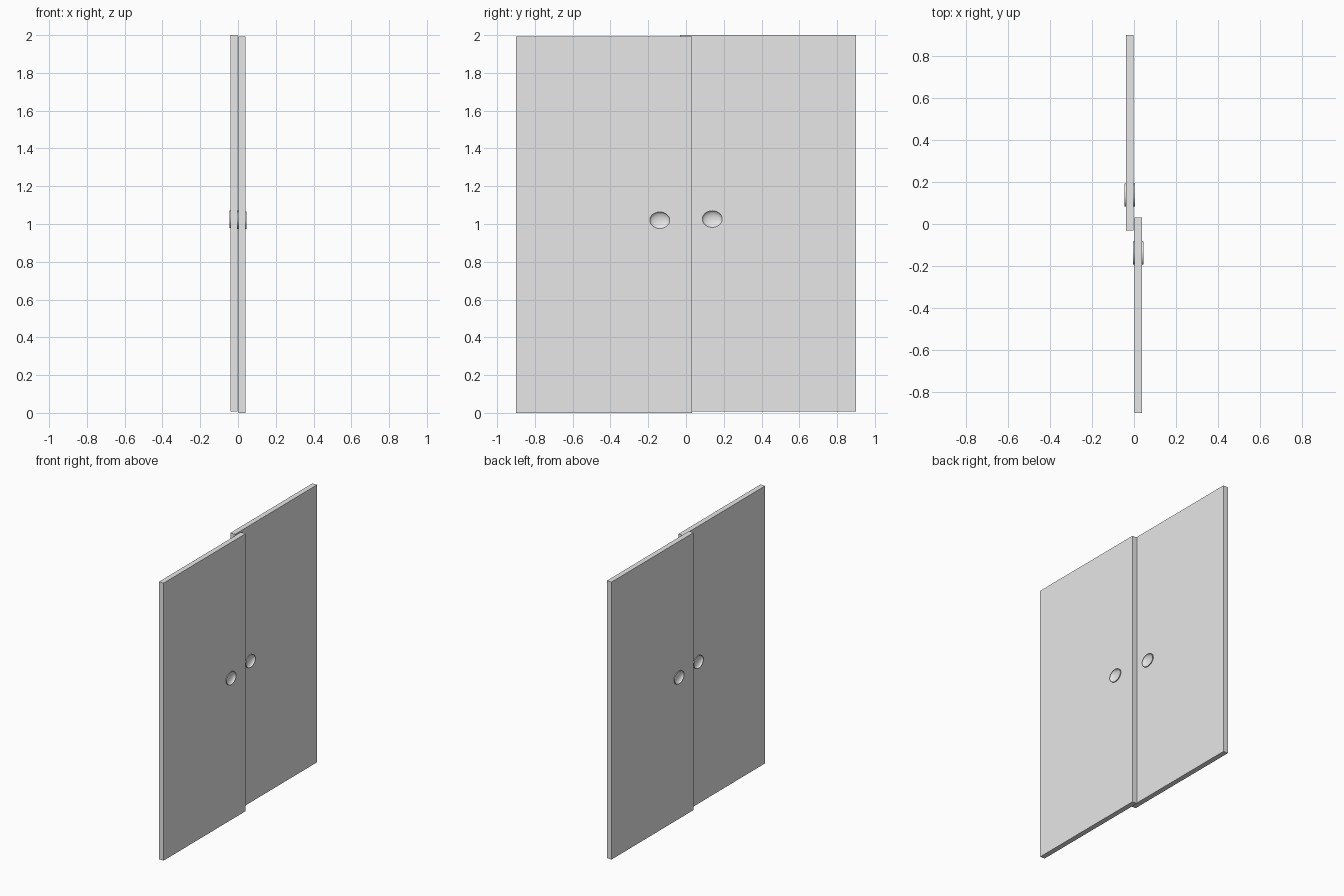
import bpy, bmesh, math
from mathutils import Matrix

old = bpy.data.objects.get("Cube")
if old:
    bpy.data.objects.remove(old, do_unlink=True)

grey = bpy.data.materials.new("light grey")
grey.use_nodes = True
colour = (0.8, 0.8, 0.8, 1)
grey.diffuse_color = colour
grey.node_tree.nodes["Principled BSDF"].inputs["Base Color"].default_value = colour

HALF_THICK = 0.0185    # half thickness of a door
LIP = 0.0245           # how far a pull's lip stands from the door's middle
FLOOR = 0.003          # bottom of the dish, from the door's middle
RY, RZ = 0.055, 0.046  # radii of the oval pull
SEGMENTS = 48


def make_object(name, bm):
    mesh = bpy.data.meshes.new(name)
    bmesh.ops.recalc_face_normals(bm, faces=bm.faces)
    bm.to_mesh(mesh)
    bm.free()
    mesh.materials.append(grey)
    obj = bpy.data.objects.new(name, mesh)
    bpy.context.collection.objects.link(obj)
    return obj


def add_door(name, x, y, z, width, height):
    bm = bmesh.new()
    bmesh.ops.create_cube(bm, size=1, matrix=Matrix.Translation((x, y, z))
                          @ Matrix.Diagonal((2 * HALF_THICK, width, height, 1)))
    return make_object(name, bm)


def add_cutter(name, x, y, z):
    bm = bmesh.new()
    bmesh.ops.create_cone(bm, cap_ends=True, segments=SEGMENTS, radius1=1, radius2=1, depth=0.1,
                          matrix=Matrix.Translation((x, y, z)) @ Matrix.Diagonal((1, RY * 0.99, RZ * 0.99, 1))
                          @ Matrix.Rotation(math.pi / 2, 4, "Y"))
    obj = make_object(name, bm)
    obj.hide_render = True
    obj.hide_viewport = True
    return obj


def add_pull(name, x, y, z):
    """Oval shell with a dished hollow on both faces of the door."""
    # Half profile of (radius, height): dish from its floor to the lip
    steps = 8
    dish = [(0.96 * math.sin(a), LIP - (LIP - FLOOR) * math.cos(a))
            for a in (i * math.pi / 2 / steps for i in range(1, steps + 1))]
    upper = dish + [(1, LIP)]
    profile = upper + [(r, -h) for r, h in reversed(upper)]
    bm = bmesh.new()
    rings = []
    for r, h in profile:
        rings.append([bm.verts.new((x + h, y + RY * r * math.cos(t), z + RZ * r * math.sin(t)))
                      for t in (2 * math.pi * k / SEGMENTS for k in range(SEGMENTS))])
    for a, b in zip(rings, rings[1:]):
        for k in range(SEGMENTS):
            n = (k + 1) % SEGMENTS
            bm.faces.new((a[k], a[n], b[n], b[k]))
    # Close the two dish floors
    for ring, h in ((rings[0], FLOOR), (rings[-1], -FLOOR)):
        middle = bm.verts.new((x + h, y, z))
        for k in range(SEGMENTS):
            bm.faces.new((ring[k], ring[(k + 1) % SEGMENTS], middle))
    obj = make_object(name, bm)
    bpy.ops.object.select_all(action="DESELECT")
    obj.select_set(True)
    bpy.context.view_layer.objects.active = obj
    bpy.ops.object.shade_smooth_by_angle(angle=math.radians(40))


# Two overlapping sliding doors, turned half round from each other
for label, side, lift in (("front", 1, 0.0), ("back", -1, 0.008)):
    x = side * 0.0205
    door = add_door(label + "_door", x, side * -0.4345, 0.996 + lift, 0.931, 1.992)
    spot = (x, side * -0.139, 1.02 + lift * 0.75)
    hole = door.modifiers.new("pull hole", "BOOLEAN")
    hole.operation = "DIFFERENCE"
    hole.solver = "EXACT"
    hole.object = add_cutter(label + "_hole_cutter", *spot)
    add_pull(label + "_pull", *spot)
